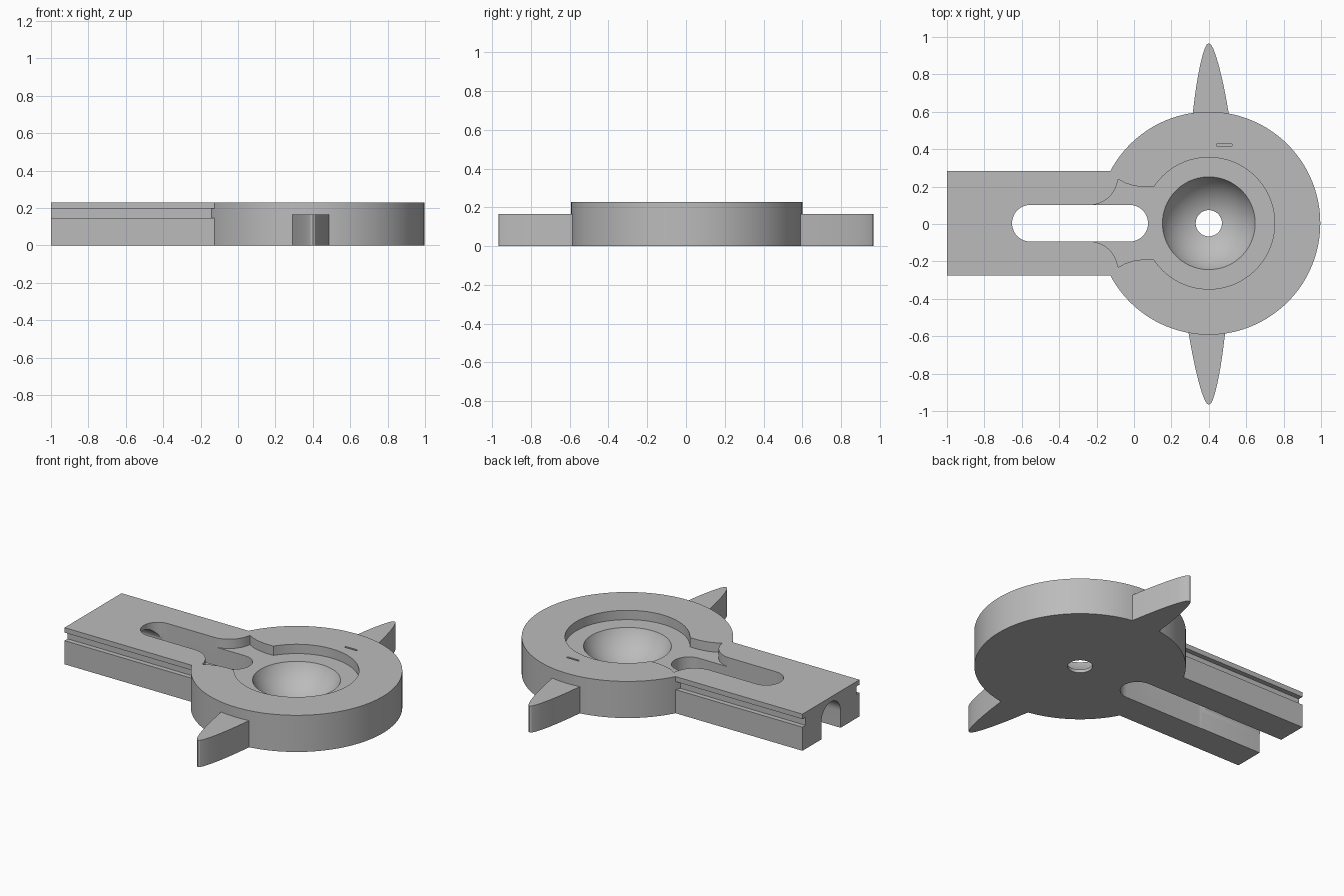
import bpy, bmesh, math
from mathutils import Matrix, Vector

old = bpy.data.objects.get("Cube")
if old:
    bpy.data.objects.remove(old, do_unlink=True)

CX, CY = 0.4, 0.004      # centre of the disc
TOP, FLOOR = 0.228, 0.17  # body height, recess floor height

grey = bpy.data.materials.new("plain grey")
grey.use_nodes = True
colour = (0.5, 0.5, 0.5, 1)
grey.diffuse_color = colour
grey.node_tree.nodes["Principled BSDF"].inputs["Base Color"].default_value = colour


def make_object(name, bm):
    bmesh.ops.recalc_face_normals(bm, faces=bm.faces)
    mesh = bpy.data.meshes.new(name)
    bm.to_mesh(mesh)
    bm.free()
    mesh.materials.append(grey)
    obj = bpy.data.objects.new(name, mesh)
    bpy.context.collection.objects.link(obj)
    return obj


def prism(name, points, start, end, along_x=False):
    """Extrude an outline along z, or a (y, z) section along x."""
    bm = bmesh.new()
    place = (lambda a, b: (start, a, b)) if along_x else (lambda a, b: (a, b, start))
    face = bm.faces.new([bm.verts.new(place(a, b)) for a, b in points])
    step = Vector((end - start, 0, 0)) if along_x else Vector((0, 0, end - start))
    new = bmesh.ops.extrude_face_region(bm, geom=[face])["geom"]
    bmesh.ops.translate(bm, vec=step, verts=[v for v in new if isinstance(v, bmesh.types.BMVert)])
    return make_object(name, bm)


def lathe(name, profile, steps):
    """Spin an (r, z) profile about the disc axis."""
    bm = bmesh.new()
    verts = [bm.verts.new((r, 0, z)) for r, z in profile]
    edges = [bm.edges.new(pair) for pair in zip(verts, verts[1:])]
    bmesh.ops.spin(bm, geom=verts + edges, cent=(0, 0, 0), axis=(0, 0, 1),
                   angle=math.tau, steps=steps)
    bmesh.ops.remove_doubles(bm, verts=bm.verts, dist=1e-5)
    bmesh.ops.translate(bm, vec=(CX, CY, 0), verts=bm.verts)
    return make_object(name, bm)


def arc(x, y, r, start, end, n):
    angles = [math.radians(start + (end - start) * i / n) for i in range(n + 1)]
    return [(x + r * math.cos(a), y + r * math.sin(a)) for a in angles]


def capsule(x0, x1, y, r, n):
    return arc(x1 - r, y, r, -90, 90, n) + arc(x0 + r, y, r, 90, 270, n)


def combine(body, other, operation):
    mod = body.modifiers.new(operation.lower(), "BOOLEAN")
    mod.object, mod.operation, mod.solver = other, operation, "EXACT"
    graph = bpy.context.evaluated_depsgraph_get()
    result = bpy.data.meshes.new_from_object(body.evaluated_get(graph))
    body.modifiers.clear()
    body.data = result
    bpy.data.objects.remove(other, do_unlink=True)


# Round body
body = prism("body", arc(CX, CY, 0.596, 0, 357.5, 143), 0, TOP)

# Arm with a rail groove along each side
W, G = 0.28, 0.25
half = [(W, 0), (W, 0.147), (G, 0.147), (G, 0.197), (W, 0.197), (W, TOP)]
section = half + [(-y, z) for y, z in reversed(half)]
arm = prism("arm", [(y + CY, z) for y, z in section], -1, 0.05, along_x=True)
combine(body, arm, "UNION")

# Arched channel under the arm, and the slot through it
arch = [(CY + 0.095, -0.1)] + arc(CY, 0.103, 0.095, 0, 180, 24) + [(CY - 0.095, -0.1)]
combine(body, prism("arch_cutter", arch, -1.1, -0.1, along_x=True), "DIFFERENCE")
slot = capsule(-0.652, 0.075, CY, 0.098, 24)
combine(body, prism("slot_cutter", slot, -0.2, 0.5), "DIFFERENCE")

# Keyhole recess: a ring around the bowl with a flared neck to the slot
neck = [(0.05, 0.193), (0.0, 0.2), (-0.045, 0.214), (-0.085, 0.235)]
neck += arc(-0.24, 0.252, 0.155, -8, -90, 12) + [(-0.24, 0.09)]
open_angle = 180 - math.degrees(math.asin(0.193 / 0.352))
upper = [(x, CY + y) for x, y in neck]
lower = [(x, CY - y) for x, y in reversed(neck)]
ring = arc(CX, CY, 0.352, -open_angle, open_angle, 96)
combine(body, prism("recess_cutter", ring + upper + lower, FLOOR, 0.5), "DIFFERENCE")

# Spherical bowl with a drain hole
SC, SR = 0.283, 0.2725
bowl = [(0, -0.1), (0.07, -0.1)]
bowl += arc(0, SC, SR, -75.1, 0, 24) + [(0, SC)]
combine(body, lathe("bowl_cutter", bowl, 96), "DIFFERENCE")

# Small shallow mark on the rim
mark = capsule(0.44, 0.525, 0.422, 0.006, 6)
combine(body, prism("mark_cutter", mark, TOP - 0.012, 0.5), "DIFFERENCE")

# Pointed fins on both sides, one the half turn of the other
side = [(0.1, 0.57), (0.095, 0.6), (0.083, 0.68), (0.069, 0.76), (0.052, 0.84),
        (0.036, 0.9), (0.022, 0.94), (0.011, 0.96)]
outline = side + [(0, 0.966)] + [(-x, y) for x, y in reversed(side)]
fins = []
for name, sign in (("back_fin", 1), ("front_fin", -1)):
    lean = [(x + 0.01 * (0.966 - y) / 0.366, y) for x, y in outline]
    fins.append(prism(name, [(CX + sign * x, sign * y) for x, y in lean], 0, 0.166))

# Smooth the curved walls and keep the corners sharp
bpy.ops.object.select_all(action="DESELECT")
for obj in [body] + fins:
    obj.select_set(True)
bpy.context.view_layer.objects.active = body
bpy.ops.object.shade_smooth_by_angle(angle=math.radians(25))
